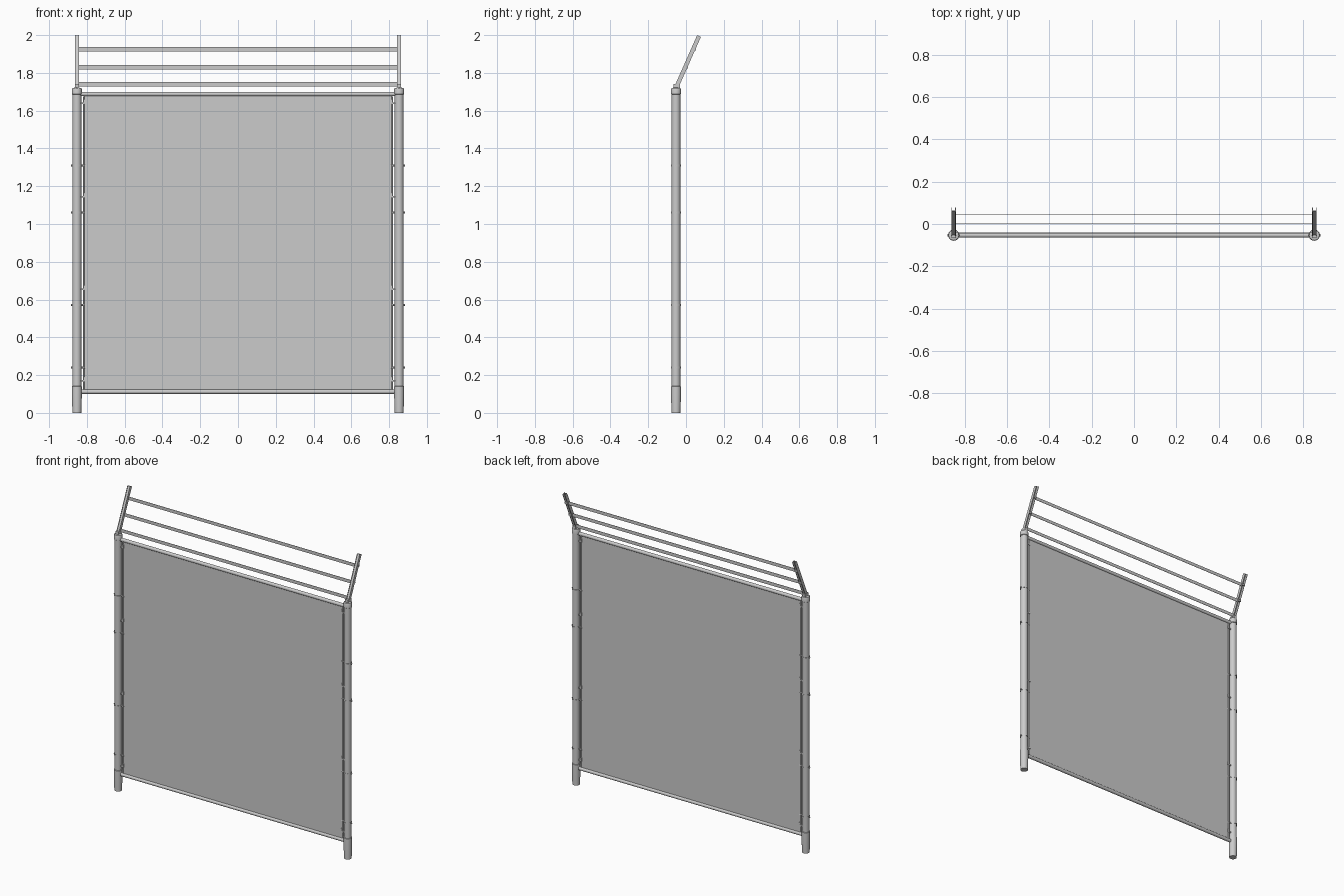
import bpy, bmesh, math
from mathutils import Vector, Matrix

if "Cube" in bpy.data.objects:
    bpy.data.objects.remove(bpy.data.objects["Cube"])

PX, PY = 0.853, -0.053      # post centre


def finish(name, bm, smooth=False):
    bmesh.ops.recalc_face_normals(bm, faces=bm.faces)
    me = bpy.data.meshes.new(name)
    bm.to_mesh(me)
    bm.free()
    ob = bpy.data.objects.new(name, me)
    bpy.context.collection.objects.link(ob)
    if smooth:
        bpy.ops.object.select_all(action='DESELECT')
        ob.select_set(True)
        bpy.context.view_layer.objects.active = ob
        bpy.ops.object.shade_smooth_by_angle(angle=math.radians(35))
    return ob


def box(name, centre, size, rot_x=0.0):
    bm = bmesh.new()
    m = (Matrix.Translation(centre) @ Matrix.Rotation(rot_x, 4, 'X')
         @ Matrix.Diagonal((*size, 1)))
    bmesh.ops.create_cube(bm, size=1, matrix=m)
    return finish(name, bm)


def lathe(name, x, y, profile, sides=24):
    bm = bmesh.new()
    rings = [[bm.verts.new((x + r * math.cos(2 * math.pi * i / sides),
                            y + r * math.sin(2 * math.pi * i / sides), z))
              for i in range(sides)] for r, z in profile]
    for a, b in zip(rings, rings[1:]):
        for i in range(sides):
            j = (i + 1) % sides
            bm.faces.new((a[i], a[j], b[j], b[i]))
    bm.faces.new(rings[0])
    bm.faces.new(rings[-1])
    return finish(name, bm, True)


def tube(name, a, b, r, sides=16):
    a, b = Vector(a), Vector(b)
    d = b - a
    m = Matrix.Translation((a + b) / 2) @ d.to_track_quat('Z', 'Y').to_matrix().to_4x4()
    bm = bmesh.new()
    bmesh.ops.create_cone(bm, cap_ends=True, segments=sides, radius1=r,
                          radius2=r, depth=d.length, matrix=m)
    return finish(name, bm, True)


# Sloping arm centreline
A, B = Vector((0, -0.052, 1.722)), Vector((0, 0.069, 1.995))
D = B - A
tilt = -math.atan2(D.y, D.z)
back = Vector((0, D.z, -D.y)).normalized()

# Main sheet and its top and bottom tubes
box("panel", (0, PY, 0.90), (1.63, 0.004, 1.57))
for name, z in (("top_tube", 1.688), ("bottom_tube", 0.112)):
    tube(name, (-0.835, PY, z), (0.835, PY, z), 0.0115)

# Flat strips between the arms
for z in (1.925, 1.83, 1.74):
    y = A.y + (z - A.z) * D.y / D.z + 0.005
    box("upper_strip", (0, y, z), (1.69, 0.002, 0.022))

for s in (-1, 1):
    x = s * PX
    # Post with flared ground sleeve and domed cap
    lathe("post", x, PY, [(0.0235, 0.13), (0.0235, 1.70)])
    lathe("ground_sleeve", x, PY, [(0.0235, 0), (0.0265, 0.10), (0.0265, 0.14), (0.0235, 0.142)])
    lathe("post_cap", x, PY, [(0.0235, 1.686), (0.0265, 1.688), (0.0265, 1.712),
                              (0.024, 1.719), (0.012, 1.722)])
    # Channel arm, open at the back, with foot
    mid = (A + B) / 2 + Vector((x, 0, 0))
    for t in (-1, 1):
        box("arm_flange", mid + Vector((t * 0.0085, 0, 0)), (0.003, 0.022, D.length), tilt)
    box("arm_web", mid - back * 0.006, (0.016, 0.003, D.length), tilt)
    box("arm_foot", (x, PY + 0.004, 1.73), (0.022, 0.036, 0.020))
    for z in (1.925, 1.83):
        y = A.y + (z - A.z) * D.y / D.z + 0.010
        box("strip_clip", (x, y, z), (0.022, 0.010, 0.012))
    # Tension rod along the sheet edge
    tube("edge_rod", (s * 0.817, PY, 0.125), (s * 0.817, PY, 1.675), 0.005, 10)
    # Post bands with a bolt reaching to the rod
    for z in (0.24, 0.572, 1.06, 1.31):
        lathe("post_band", x, PY, [(0.0255, z - 0.005), (0.0255, z + 0.005)])
        tube("band_bolt", (s * 0.883, PY, z), (s * 0.81, PY, z), 0.005, 8)
    # Hooks tying the sheet to the post
    for z in (0.17, 0.655, 1.145, 1.64):
        box("sheet_hook", (s * 0.82, PY, z), (0.026, 0.014, 0.008))
        box("hook_tip", (s * 0.811, PY, z + 0.008), (0.007, 0.014, 0.022))
